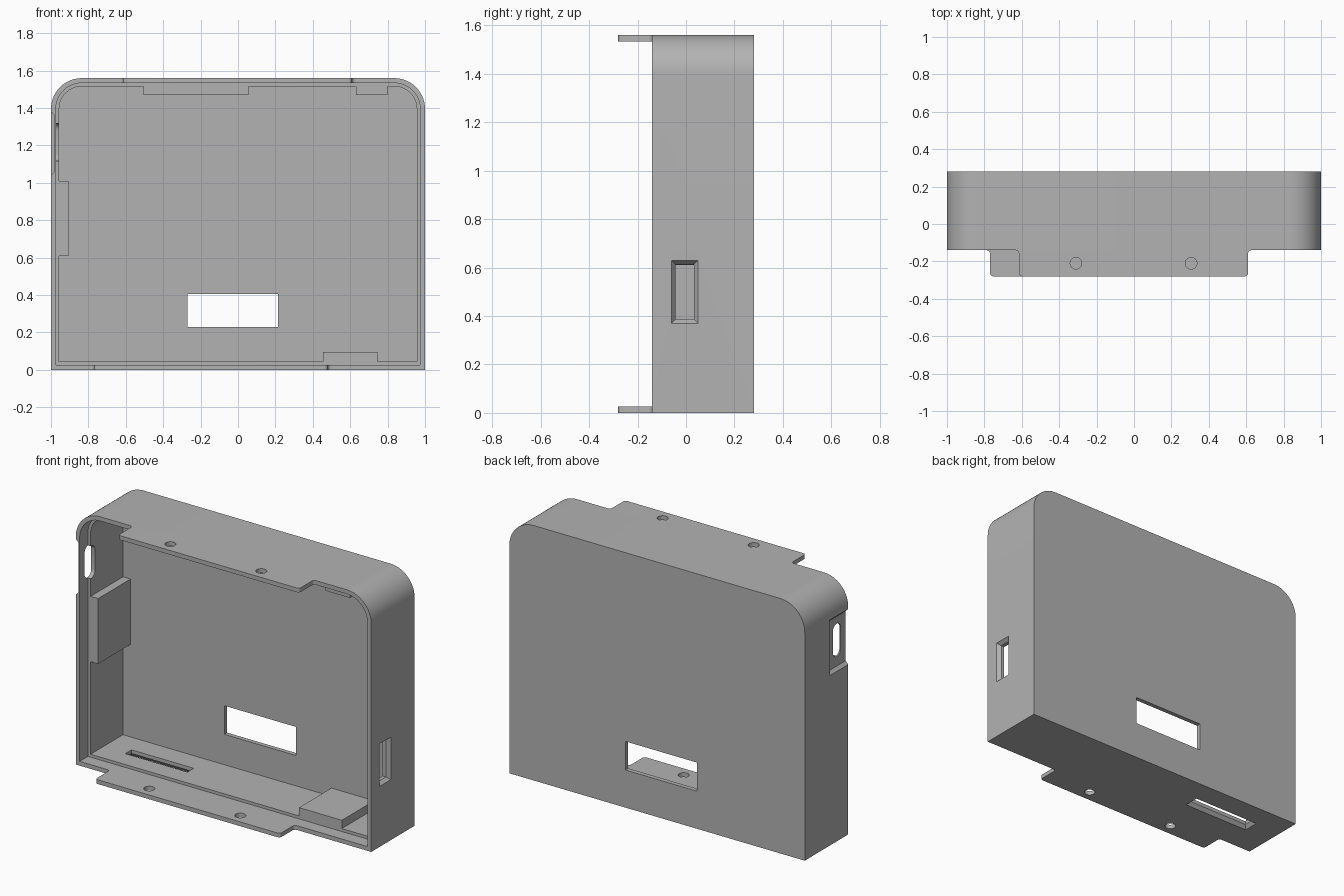
import bpy, bmesh
from math import sin, cos, pi

if "Cube" in bpy.data.objects:
    bpy.data.objects.remove(bpy.data.objects["Cube"])

grey = bpy.data.materials.new("plain_grey")
grey.use_nodes = True
grey.diffuse_color = (0.45, 0.45, 0.45, 1)
grey.node_tree.nodes["Principled BSDF"].inputs["Base Color"].default_value = grey.diffuse_color

FRONT, BACK, TOP = -0.14, 0.28, 1.56
STEP, INNER_BACK = -0.06, 0.253       # lid seat depth, inside of back wall
LIP, WALL = 0.026, 0.044              # thin rim and full wall thickness


def loft(name, loops):
    """Closed solid through a series of matching point loops."""
    bm = bmesh.new()
    rings = [[bm.verts.new(p) for p in loop] for loop in loops]
    n = len(rings[0])
    for a, b in zip(rings, rings[1:]):
        for i in range(n):
            j = (i + 1) % n
            bm.faces.new((a[i], a[j], b[j], b[i]))
    bm.faces.new(rings[0])
    bm.faces.new(rings[-1])
    bmesh.ops.recalc_face_normals(bm, faces=bm.faces)
    mesh = bpy.data.meshes.new(name)
    bm.to_mesh(mesh)
    bm.free()
    mesh.materials.append(grey)
    obj = bpy.data.objects.new(name, mesh)
    bpy.context.collection.objects.link(obj)
    return obj


def arc(cx, cy, r, start, end, n):
    return [(cx + r * cos(start + (end - start) * i / n),
             cy + r * sin(start + (end - start) * i / n)) for i in range(n + 1)]


def rect(a0, a1, b0, b1, inset=0):
    return [(a0 + inset, b0 + inset), (a1 - inset, b0 + inset),
            (a1 - inset, b1 - inset), (a0 + inset, b1 - inset)]


def box(name, x, y, z):
    return loft(name, [[(a, b, h) for a, b in rect(*x, *y)] for h in z])


def shell_prism(name, inset, y0, y1):
    """Case outline with rounded top corners, inset and extruded along y."""
    r, side = 0.165 - inset, 1 - inset
    cx, cz = side - r, TOP - inset - r
    pts = [(-side, inset), (side, inset)]
    pts += arc(cx, cz, r, 0, pi / 2, 14) + arc(-cx, cz, r, pi / 2, pi, 14)
    return loft(name, [[(x, y, z) for x, z in pts] for y in (y0, y1)])


def cut(obj, cutter):
    mod = obj.modifiers.new("cut", "BOOLEAN")
    mod.operation, mod.solver, mod.object = "DIFFERENCE", "EXACT", cutter
    bpy.context.view_layer.objects.active = obj
    bpy.ops.object.modifier_apply(modifier=mod.name)
    bpy.data.objects.remove(cutter)


# Case body with cavity and stepped rim
case = shell_prism("case_body", 0, FRONT, BACK)
cut(case, shell_prism("cavity", WALL, STEP - 0.01, INNER_BACK))
cut(case, shell_prism("rim_step", LIP, FRONT - 0.1, STEP))

# Back window
cut(case, box("back_window", (-0.27, 0.215), (0.2, 0.35), (0.23, 0.405)))

# Bevelled slots through the left wall and the floor: (distance inward, inset)
BEVEL = ((-0.01, -0.008), (0.022, 0.017), (0.08, 0.017))
cut(case, loft("side_slot", [[(1 - d, y, z) for y, z in rect(-0.06, 0.05, 0.37, 0.63, i)]
                             for d, i in BEVEL]))
cut(case, loft("floor_slot", [[(x, y, d) for x, y in rect(-0.82, -0.365, 0.04, 0.135, i)]
                              for d, i in BEVEL]))

# Sloped recess and rounded port on the right wall
cut(case, loft("port_recess", [[(x, y, z) for y, z in rect(-0.2, 0.04, 1.21 - h, 1.21 + h)]
                               for x, h in ((-1.018, 0.188), (-0.982, 0.152))]))
port = arc(-0.055, 1.28, 0.038, 0, pi, 10) + arc(-0.055, 1.155, 0.038, pi, 2 * pi, 10)
cut(case, loft("port", [[(x, y, z) for y, z in port] for x in (-1.1, -0.9)]))


# Screw tabs at top and bottom, filleted at root and tip
def tab(name, x0, x1, z0):
    mid, half, tip, r = (x0 + x1) / 2, (x1 - x0) / 2, -0.28, 0.018
    side = arc(half + r, FRONT - r, r, pi / 2, pi, 5)
    side += arc(half - r, tip + r, r, 0, -pi / 2, 5)
    pts = [(mid + x, y) for x, y in side] + [(mid - x, y) for x, y in reversed(side)]
    obj = loft(name, [[(x, y, z) for x, y in pts] for z in (z0, z0 + LIP)])
    for s in (-1, 1):
        hole = arc(mid + s * 0.308, -0.21, 0.031, 0, 2 * pi, 24)[:-1]
        cut(obj, loft("hole", [[(x, y, z) for x, y in hole] for z in (z0 - 0.1, z0 + 0.1)]))
    return obj


tabs = [tab("top_tab", -0.615, 0.61, TOP - LIP), tab("bottom_tab", -0.77, 0.48, 0)]

# Inner support blocks running from the rim step to the back wall
depth = (STEP, INNER_BACK + 0.005)
box("right_wall_block", (-0.96, -0.905), depth, (0.61, 1.01))
box("floor_block", (0.455, 0.745), depth, (0.04, 0.095))
box("top_block_wide", (-0.505, 0.055), depth, (1.47, 1.52))
box("top_block_narrow", (0.63, 0.80), depth, (1.47, 1.52))

# Smooth the rounded corners, keep edges sharp
for obj in [case] + tabs:
    bpy.ops.object.select_all(action="DESELECT")
    obj.select_set(True)
    bpy.context.view_layer.objects.active = obj
    bpy.ops.object.shade_smooth_by_angle()
